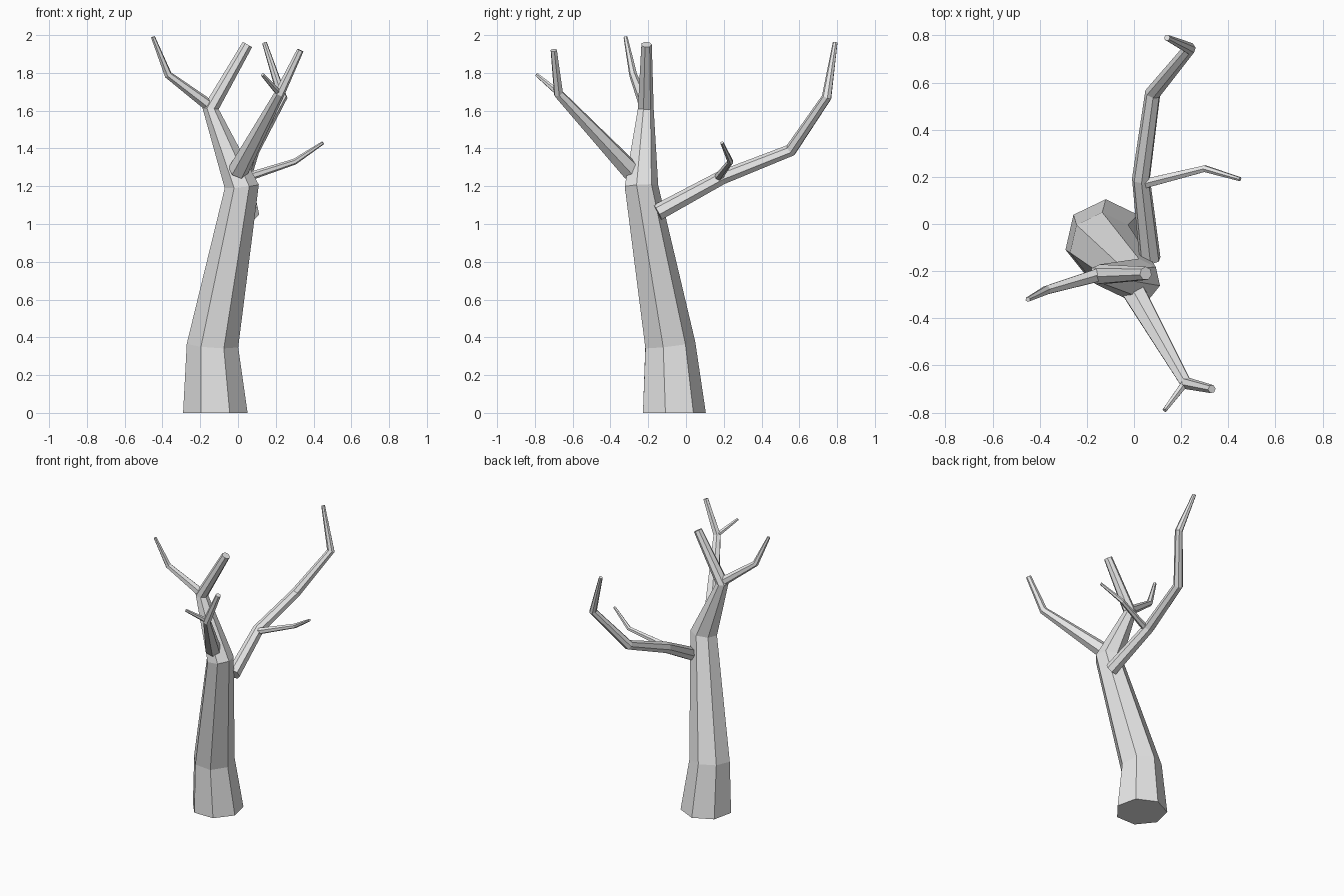
import bpy
import bmesh
from math import cos, sin, pi
from mathutils import Vector

cube = bpy.data.objects.get("Cube")
if cube:
    bpy.data.objects.remove(cube, do_unlink=True)

# Single plain grey for the whole tree
bark = bpy.data.materials.new("grey_bark")
bark.use_nodes = True
grey = (0.8, 0.8, 0.8, 1.0)
bark.diffuse_color = grey
bark.node_tree.nodes["Principled BSDF"].inputs["Base Color"].default_value = grey


def limb(name, path, sides, upright=False):
    """Tapered faceted tube through (x, y, z, radius) stations, capped at both ends."""
    pts = [Vector(p[:3]) for p in path]
    dirs = [(b - a).normalized() for a, b in zip(pts, pts[1:])]
    start = Vector((0, 0, 1)) if upright else dirs[0]
    normals = [start]
    normals += [(a + b).normalized() for a, b in zip(dirs, dirs[1:])]
    normals.append(dirs[-1])

    # First cross-section: one corner points up, or to the back when upright
    up = Vector((0, 1, 0)) if upright else Vector((0, 0, 1))
    u = (up - start * up.dot(start)).normalized()

    bm = bmesh.new()
    rings = []
    for i, (p, n) in enumerate(zip(pts, normals)):
        if i:
            u = normals[i - 1].rotation_difference(n) @ u
        v = n.cross(u)
        r = path[i][3]
        rings.append([bm.verts.new(p + r * (u * cos(2 * pi * k / sides) + v * sin(2 * pi * k / sides)))
                      for k in range(sides)])
    for a, b in zip(rings, rings[1:]):
        for k in range(sides):
            j = (k + 1) % sides
            bm.faces.new((a[k], a[j], b[j], b[k]))
    bm.faces.new(rings[0][::-1])
    bm.faces.new(rings[-1])
    bmesh.ops.recalc_face_normals(bm, faces=bm.faces)

    mesh = bpy.data.meshes.new(name)
    bm.to_mesh(mesh)
    bm.free()
    mesh.materials.append(bark)
    obj = bpy.data.objects.new(name, mesh)
    bpy.context.collection.objects.link(obj)
    return obj


# Trunk leaning forward, carrying on into the upper stem
limb("trunk", [(-0.12, -0.07, 0, 0.175), (-0.135, -0.09, 0.36, 0.14),
               (0.02, -0.24, 1.2, 0.093), (-0.145, -0.215, 1.61, 0.044),
               (0.05, -0.21, 1.95, 0.029)], 7, upright=True)

# Fork from the upper stem towards the right
limb("right_branch", [(-0.13, -0.21, 1.61, 0.033), (-0.37, -0.28, 1.79, 0.021),
                      (-0.45, -0.32, 1.99, 0.011)], 6)

# Front branch and its twig
limb("front_branch", [(0.0, -0.29, 1.28, 0.054), (0.22, -0.675, 1.69, 0.027),
                      (0.33, -0.70, 1.92, 0.018)], 6)
limb("front_twig", [(0.22, -0.67, 1.69, 0.018), (0.13, -0.79, 1.79, 0.01)], 6)

# Long back branch and its twig
limb("back_branch", [(0.068, -0.15, 1.06, 0.046), (0.03, 0.19, 1.245, 0.039),
                     (0.08, 0.555, 1.39, 0.034), (0.235, 0.745, 1.67, 0.027),
                     (0.14, 0.79, 1.96, 0.013)], 7)
limb("back_twig", [(0.04, 0.17, 1.245, 0.023), (0.3, 0.235, 1.33, 0.016),
                   (0.45, 0.19, 1.43, 0.009)], 6)
